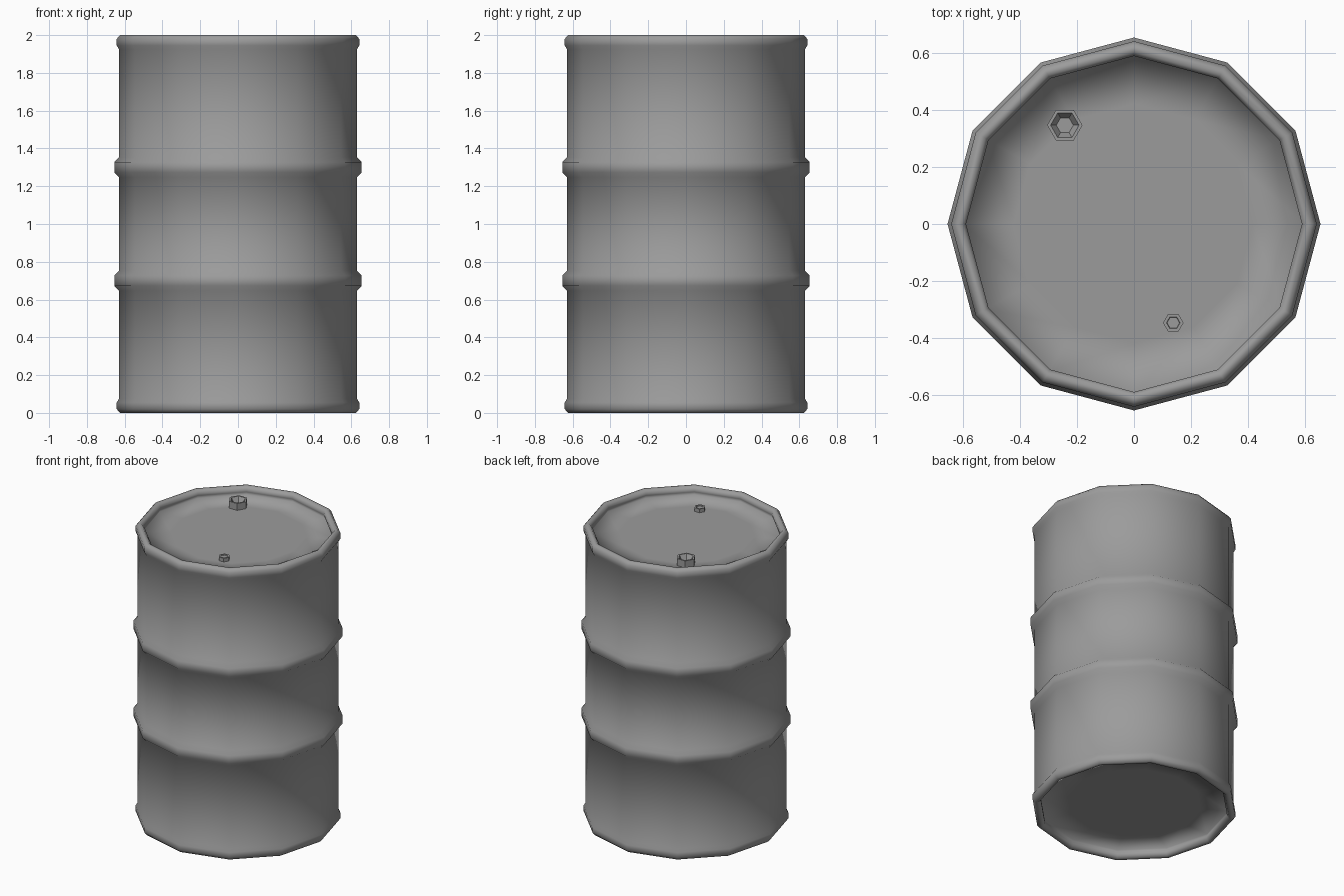
import bpy, bmesh
from math import sin, cos, tau

if "Cube" in bpy.data.objects:
    bpy.data.objects.remove(bpy.data.objects["Cube"])

# Dull mid-grey steel
steel = bpy.data.materials.new("dull_steel")
steel.diffuse_color = (0.33, 0.33, 0.33, 1)
steel.use_nodes = True
steel.node_tree.nodes["Principled BSDF"].inputs["Base Color"].default_value = steel.diffuse_color


def lathe(name, profile, sides, centre=(0, 0), smooth=True):
    """Spin an (r, z) profile round a vertical axis and cap both ends."""
    bm = bmesh.new()
    rings = [[bm.verts.new((centre[0] + r * cos(tau * i / sides),
                            centre[1] + r * sin(tau * i / sides), z))
              for i in range(sides)] for r, z in profile]
    for a, b in zip(rings, rings[1:]):
        for i in range(sides):
            j = (i + 1) % sides
            bm.faces.new((a[i], a[j], b[j], b[i]))
    bm.faces.new(rings[0][::-1])
    bm.faces.new(rings[-1])
    bmesh.ops.recalc_face_normals(bm, faces=bm.faces)
    for f in bm.faces:
        f.smooth = smooth
    mesh = bpy.data.meshes.new(name)
    bm.to_mesh(mesh)
    bm.free()
    mesh.materials.append(steel)
    obj = bpy.data.objects.new(name, mesh)
    bpy.context.collection.objects.link(obj)
    return obj


def hoop(z):
    """Raised rolling hoop around the wall."""
    return [(0.63, z - 0.053), (0.655, z - 0.027), (0.655, z + 0.027), (0.63, z + 0.053)]


# Drum shell: recessed base, bottom rim, wall with two hoops, rolled top rim, recessed lid
LID = 1.943
rim = [(0.63, 1.925), (0.642, 1.945), (0.642, 1.98), (0.625, 2.0),
       (0.605, 2.0), (0.59, 1.98), (0.59, 1.965), (0.597, LID), (0.42, LID)]
base = [(r, 2 - z) for r, z in reversed(rim)]
lathe("drum_body", base + hoop(0.7) + hoop(1.3) + rim, 12)

# Large hexagonal bung with a hollow, tapering centre
lathe("large_bung", [(0.062, LID), (0.062, 1.99), (0.050, 1.99), (0.030, 1.955)],
      6, (-0.243, 0.347), False)

# Small hexagonal bung with a shallow dished top
lathe("small_bung", [(0.036, LID), (0.036, 1.968), (0.024, 1.968), (0.022, 1.963)],
      6, (0.138, -0.347), False)
